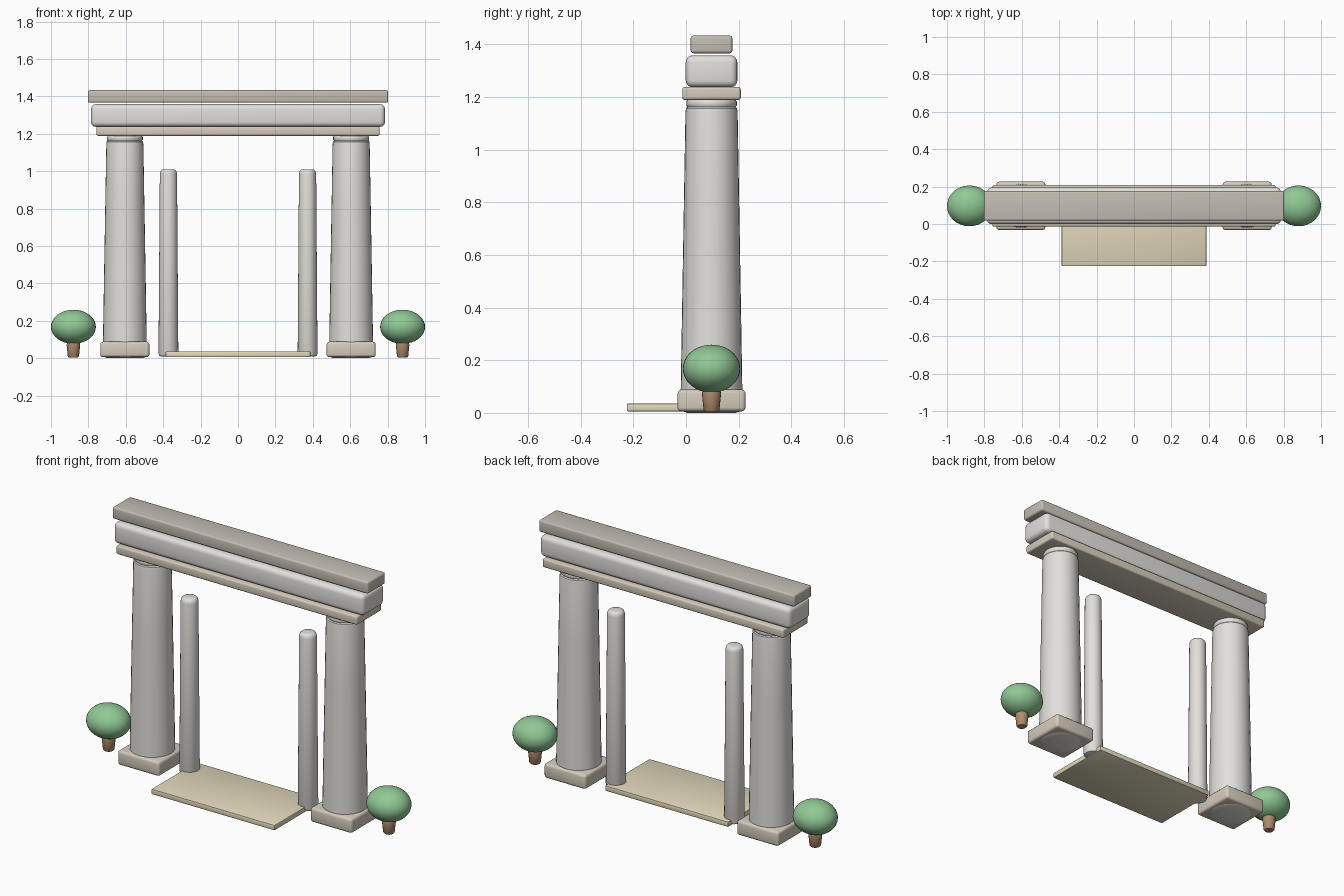
import bpy, bmesh, math

if "Cube" in bpy.data.objects:
    bpy.data.objects.remove(bpy.data.objects["Cube"])

YC = 0.097  # depth of the column line


def material(name, rgb):
    m = bpy.data.materials.new(name)
    m.diffuse_color = (*rgb, 1)
    m.use_nodes = True
    m.node_tree.nodes["Principled BSDF"].inputs["Base Color"].default_value = m.diffuse_color
    return m


STONE = material("pale_stone", (0.76, 0.74, 0.71))
TAN = material("tan_stone", (0.66, 0.60, 0.50))
CAP = material("dark_stone", (0.55, 0.51, 0.45))
SAND = material("sand", (0.76, 0.69, 0.50))
LEAF = material("leaf", (0.28, 0.58, 0.30))
BARK = material("bark", (0.42, 0.27, 0.15))


def finish(name, bm, mat, loc, angle=35):
    me = bpy.data.meshes.new(name)
    bmesh.ops.recalc_face_normals(bm, faces=bm.faces[:])
    bm.to_mesh(me)
    bm.free()
    me.materials.append(mat)
    ob = bpy.data.objects.new(name, me)
    ob.location = loc
    bpy.context.collection.objects.link(ob)
    bpy.ops.object.select_all(action='DESELECT')
    ob.select_set(True)
    bpy.context.view_layer.objects.active = ob
    bpy.ops.object.shade_smooth_by_angle(angle=math.radians(angle))
    return ob


def block(name, mat, x, y, z, bevel, segs=3):
    """Rounded box from (min, max) ranges."""
    bm = bmesh.new()
    bmesh.ops.create_cube(bm, size=1)
    bmesh.ops.scale(bm, vec=(x[1] - x[0], y[1] - y[0], z[1] - z[0]), verts=bm.verts)
    bmesh.ops.bevel(bm, geom=bm.edges[:], offset=bevel, segments=segs,
                    profile=0.5, affect='EDGES')
    return finish(name, bm, mat, (sum(x) / 2, sum(y) / 2, sum(z) / 2))


def lathe(name, mat, profile, x, sides=32):
    """Closed turned solid from (radius, z) points, bottom to top."""
    bm = bmesh.new()
    rings = [[bm.verts.new((r * math.cos(2 * math.pi * i / sides),
                            r * math.sin(2 * math.pi * i / sides), z))
              for i in range(sides)] for r, z in profile]
    for a, b in zip(rings, rings[1:]):
        for i in range(sides):
            j = (i + 1) % sides
            bm.faces.new((a[i], a[j], b[j], b[i]))
    bm.faces.new(rings[0][::-1])
    bm.faces.new(rings[-1])
    return finish(name, bm, mat, (x, YC, 0))


for side, s in (("left", -1), ("right", 1)):
    # plinth and tapered column with a narrow neck
    cx = 0.605 * s
    block(side + "_plinth", TAN, (cx - 0.131, cx + 0.131),
          (YC - 0.129, YC + 0.129), (0.006, 0.088), 0.014)
    lathe(side + "_column", STONE,
          [(0.092, 0), (0.11, 0.006), (0.118, 0.025), (0.117, 0.09), (0.111, 0.45),
           (0.105, 0.80), (0.099, 1.145), (0.097, 1.157), (0.092, 1.162),
           (0.096, 1.168), (0.096, 1.182), (0.09, 1.192)], cx)
    # slim inner post with rounded ends
    lathe(side + "_post", STONE,
          [(0.036, 0.008), (0.048, 0.012), (0.053, 0.025), (0.046, 0.985),
           (0.043, 0.999), (0.036, 1.007), (0.026, 1.01)], 0.372 * s, 24)
    # round bush on a short trunk
    bm = bmesh.new()
    bmesh.ops.create_uvsphere(bm, u_segments=32, v_segments=20, radius=1)
    bmesh.ops.scale(bm, vec=(0.12, 0.109, 0.091), verts=bm.verts)
    finish(side + "_bush", bm, LEAF, (0.88 * s, YC, 0.168), 60)
    lathe(side + "_trunk", BARK,
          [(0.024, 0.003), (0.03, 0.01), (0.036, 0.07), (0.034, 0.09), (0.03, 0.1)],
          0.88 * s, 20)

# stacked beams
block("lower_lintel", TAN, (-0.757, 0.757), (YC - 0.111, YC + 0.111), (1.189, 1.238), 0.009)
block("main_beam", STONE, (-0.786, 0.786), (YC - 0.098, YC + 0.098), (1.237, 1.358), 0.026, 4)
block("top_cornice", CAP, (-0.803, 0.803), (YC - 0.079, YC + 0.079), (1.366, 1.433), 0.01)

# threshold slab
block("threshold", SAND, (-0.387, 0.387), (-0.225, 0.175), (0.006, 0.036), 0.005, 2)
